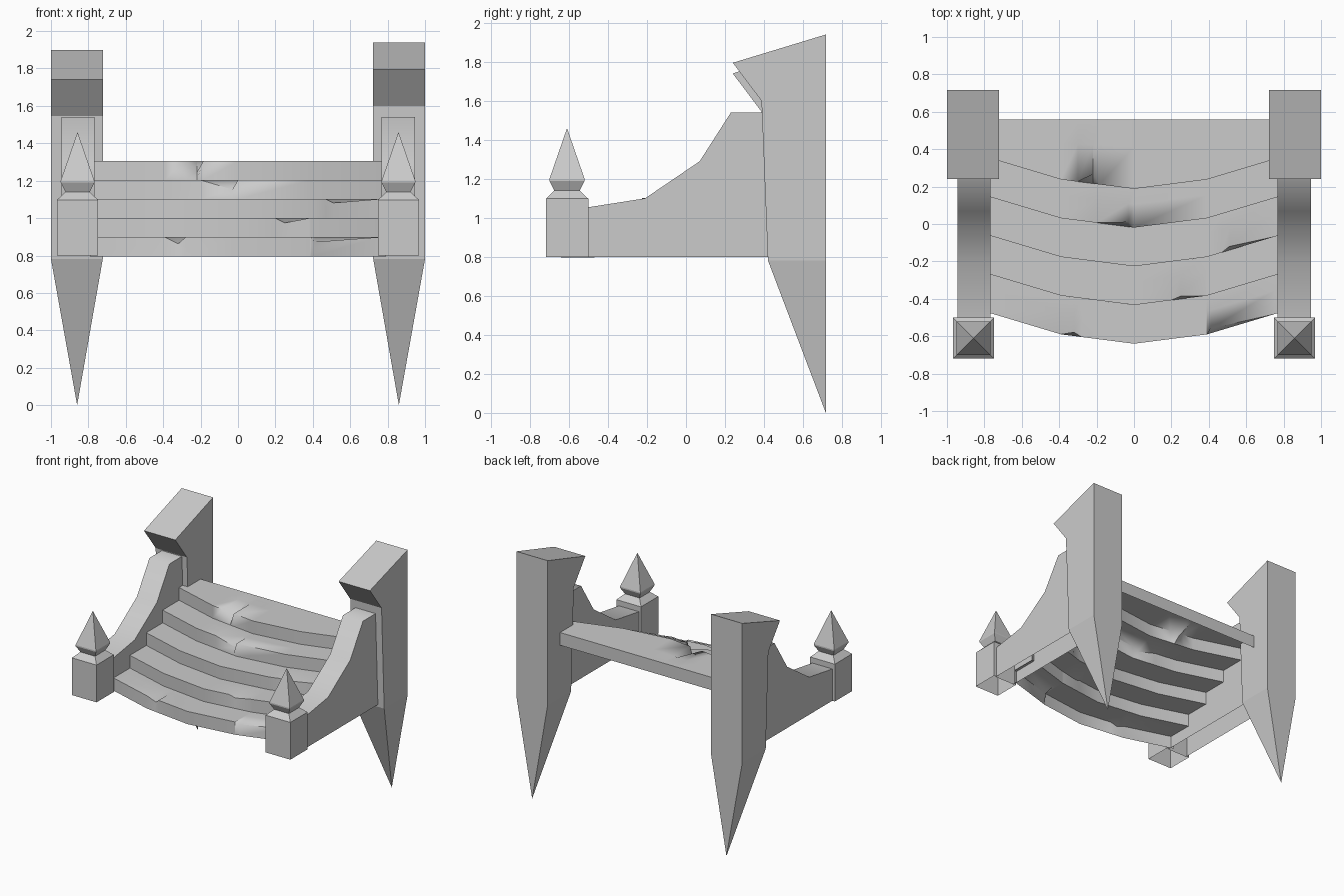
import bpy
import bmesh

cube = bpy.data.objects.get("Cube")
if cube:
    bpy.data.objects.remove(cube, do_unlink=True)

stone = bpy.data.materials.new("grey_stone")
stone.use_nodes = True
GREY = (0.6, 0.6, 0.6, 1)
stone.diffuse_color = GREY
stone.node_tree.nodes["Principled BSDF"].inputs["Base Color"].default_value = GREY


def finish(name, bm, smooth=False):
    """Turn a bmesh into a named stone object."""
    bmesh.ops.recalc_face_normals(bm, faces=bm.faces)
    mesh = bpy.data.meshes.new(name)
    bm.to_mesh(mesh)
    bm.free()
    mesh.materials.append(stone)
    obj = bpy.data.objects.new(name, mesh)
    bpy.context.collection.objects.link(obj)
    if smooth:
        bpy.ops.object.select_all(action="DESELECT")
        obj.select_set(True)
        bpy.context.view_layer.objects.active = obj
        bpy.ops.object.shade_smooth_by_angle(angle=1.05)


def bridge(bm, rows, closed=False, caps=False):
    """Skin equal rows of points, optionally as closed rings with end caps."""
    rings = [[bm.verts.new(p) for p in row] for row in rows]
    n = len(rings[0])
    for a, b in zip(rings, rings[1:]):
        for i in range(n if closed else n - 1):
            j = (i + 1) % n
            bm.faces.new((a[i], a[j], b[j], b[i]))
    if caps:
        bm.faces.new(rings[0])
        bm.faces.new(rings[-1])
    return rings


def side_profile(profile, x0, x1):
    return [[(x, y, z) for y, z in profile] for x in (x0, x1)]


def cone_faces(bm, ring, apex):
    tip = bm.verts.new(apex)
    for i, vert in enumerate(ring):
        bm.faces.new((vert, ring[(i + 1) % len(ring)], tip))


# Rear pillars: beaked shaft with a spike below the shoulder
def pillar(name, side, drop):
    bm = bmesh.new()
    profile = [(0.42, 0.782), (0.387, 1.6 - drop), (0.24, 1.795 - drop),
               (0.717, 1.94 - drop * 0.75), (0.717, 0.782)]
    inner, outer = bridge(bm, side_profile(profile, side * 0.723, side),
                          caps=True)
    cone_faces(bm, (inner[0], outer[0], outer[-1], inner[-1]),
               (side * 0.86, 0.717, 0))
    finish(name, bm)


# Sweeping side walls, hollow underneath
def side_wall(name, side):
    bm = bmesh.new()
    profile = [(-0.51, 0.8), (-0.51, 1.053), (-0.21, 1.1), (0.07, 1.29),
               (0.23, 1.54), (0.43, 1.54), (0.43, 0.8)]
    bridge(bm, side_profile(profile, side * 0.768, side * 0.945), caps=True)
    finish(name, bm, smooth=True)


# Front posts: hollow block, neck and pointed finial, as stacked square rings
def front_post(name, side):
    bm = bmesh.new()
    cx, cy = side * 0.858, -0.61
    rows = []
    for half, z in ((0.109, 0.8), (0.109, 1.098), (0.065, 1.14), (0.09, 1.19),
                    (0.09, 1.2)):
        rows.append([(cx + sx * half, cy + sy * half, z)
                     for sx, sy in ((-1, -1), (1, -1), (1, 1), (-1, 1))])
    top = bridge(bm, rows, closed=True)[-1]
    cone_faces(bm, top, (cx, cy, 1.46))
    finish(name, bm)


for label, side, drop in (("left", 1, 0), ("right", -1, 0.055)):
    pillar(label + "_pillar", side, drop)
    side_wall(label + "_side_wall", side)
    front_post(label + "_front_post", side)


# Bowed steps: riser and tread sheets with chipped front edges
def bow(x):
    """Setback of the step edge away from the middle."""
    x = abs(x)
    return x * 0.128 if x < 0.39 else 0.05 + (x - 0.39) * 0.3


# Each chip: start, deepest point, end, depth down, depth back
CHIPS = [
    [(-0.39, -0.32, -0.28, 0.035, 0.02), (0.385, 0.41, 0.75, 0.025, 0.025)],
    [(0.2, 0.25, 0.38, 0.025, 0.015)],
    [(0.47, 0.51, 0.75, 0.02, 0.02)],
    [(-0.2, -0.03, 0.0, 0.05, 0.025)],
    [(-0.3, -0.22, -0.185, 0.06, 0.05)],
]
PITCH, RISE = 0.207, 0.1018

for i, chips in enumerate(CHIPS):
    columns = {x: (0, 0) for x in (-0.79, -0.39, 0, 0.39, 0.79)}
    for start, deep, end, down, back in chips:
        columns.update({start: (0, 0), deep: (down, back), end: (0, 0)})
    low = 0.796 + RISE * i
    high = low + RISE
    top_step = i == len(CHIPS) - 1
    rows = []
    for x in sorted(columns):
        down, back = columns[x]
        front = -0.64 + PITCH * i + bow(x)
        rear = 0.56 if top_step else front + PITCH
        # The dent fades out part of the way along the tread
        fade = front + 0.6 * (rear - front)
        row = [(x, front, low), (x, front + back, high - down),
               (x, fade, high), (x, rear, high)]
        if top_step:
            row.append((x, rear, low))
        rows.append(row)
    bm = bmesh.new()
    bridge(bm, rows)
    finish("step_%d" % (i + 1), bm, smooth=True)
